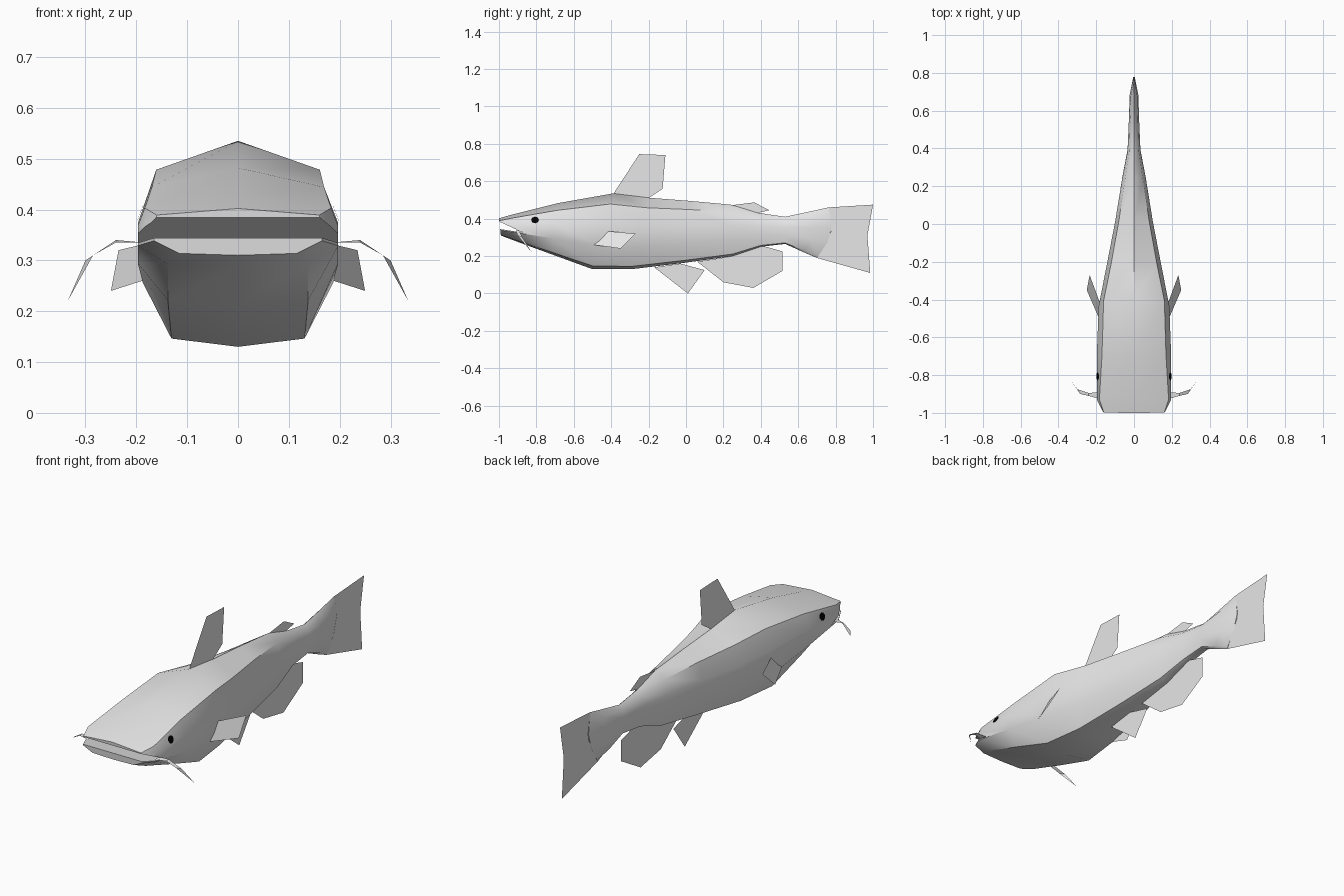
import bpy, bmesh, math
from mathutils import Vector

if "Cube" in bpy.data.objects:
    bpy.data.objects.remove(bpy.data.objects["Cube"])


def material(name, rgb):
    m = bpy.data.materials.new(name)
    m.diffuse_color = (*rgb, 1)
    m.use_nodes = True
    m.node_tree.nodes["Principled BSDF"].inputs["Base Color"].default_value = m.diffuse_color
    return m


GREY = material("pale grey", (0.8, 0.8, 0.8))
BLACK = material("eye black", (0.0, 0.0, 0.0))


def make(name, verts, faces, mat, fix_normals=False):
    me = bpy.data.meshes.new(name)
    me.from_pydata(verts, [], faces)
    if fix_normals:
        bm = bmesh.new()
        bm.from_mesh(me)
        bmesh.ops.recalc_face_normals(bm, faces=bm.faces)
        bm.to_mesh(me)
        bm.free()
    me.materials.append(mat)
    ob = bpy.data.objects.new(name, me)
    bpy.context.collection.objects.link(ob)
    return ob


def activate(ob):
    bpy.ops.object.select_all(action='DESELECT')
    ob.select_set(True)
    bpy.context.view_layer.objects.active = ob


# Body stations: y at top, y at bottom, z bottom, z top, half width, shoulder width, tail bulge
stations = [
    (-1.00, -0.99, 0.310, 0.402, 0.165, 0.97, 0),
    (-0.93, -0.93, 0.287, 0.422, 0.197, 0.93, 0),
    (-0.69, -0.72, 0.210, 0.482, 0.197, 0.86, 0),
    (-0.39, -0.50, 0.130, 0.535, 0.187, 0.86, 0),
    (-0.20, -0.29, 0.130, 0.512, 0.148, 0.82, 0),
    (0.02, 0.00, 0.165, 0.495, 0.100, 0.80, 0),
    (0.24, 0.25, 0.200, 0.475, 0.062, 0.75, 0),
    (0.38, 0.40, 0.250, 0.432, 0.034, 0.75, 0),
    (0.53, 0.53, 0.265, 0.410, 0.028, 0.75, 0),
    (0.67, 0.63, 0.220, 0.440, 0.023, 0.75, 0.03),
    (0.76, 0.70, 0.190, 0.460, 0.004, 0.75, 0.045),
]
verts, faces = [], []
for yt, yb, zb, zt, w, sh, bulge in stations:
    half = [(0, 1), (sh, 0.86), (1, 0.6), (1, 0.31), (0.7, 0.04), (0, 0)]
    ring = half + [(-x, f) for x, f in half[-2:0:-1]]
    for x, f in ring:
        y = yb + (yt - yb) * f + bulge * math.sin(math.pi * f)
        verts.append((x * w, y, zb + (zt - zb) * f))
n = 10
for i in range(len(stations) - 1):
    for j in range(n):
        k = (j + 1) % n
        faces.append((i * n + j, i * n + k, (i + 1) * n + k, (i + 1) * n + j))
faces += [tuple(range(n)), tuple(range(len(verts) - n, len(verts)))]
body = make("body", verts, faces, GREY, True)

# Mouth: wedge cut between the jaws
wedge = [(-1.05, 0.408), (-0.87, 0.325), (-1.05, 0.353)]
cutter = make("mouth_cutter", [(x, y, z) for x in (-0.4, 0.4) for y, z in wedge],
              [(0, 1, 2), (3, 5, 4), (0, 3, 4, 1), (1, 4, 5, 2), (2, 5, 3, 0)], GREY, True)
cutter.hide_render = True
mod = body.modifiers.new("mouth", 'BOOLEAN')
mod.operation = 'DIFFERENCE'
mod.solver = 'EXACT'
mod.object = cutter
activate(body)
bpy.ops.object.modifier_apply(modifier=mod.name)
bpy.data.objects.remove(cutter)
activate(body)
bpy.ops.object.shade_smooth_by_angle(angle=math.radians(38))

# Flat fins on the centre plane, as y, z outlines
fins = {
    "dorsal_fin": [(-0.39, 0.53), (-0.25, 0.745), (-0.11, 0.74), (-0.125, 0.56), (-0.20, 0.51)],
    "rear_dorsal_fin": [(0.23, 0.47), (0.365, 0.487), (0.445, 0.445), (0.38, 0.43)],
    "pelvic_fin": [(-0.17, 0.14), (0.01, 0.0), (0.10, 0.125), (-0.03, 0.16)],
    "anal_fin": [(0.06, 0.17), (0.20, 0.06), (0.36, 0.03), (0.515, 0.12), (0.515, 0.225),
                 (0.41, 0.255), (0.25, 0.20)],
    "tail_fin": [(0.70, 0.19), (0.985, 0.11), (0.97, 0.31), (1.0, 0.475), (0.76, 0.46), (0.775, 0.33)],
}
for name, pts in fins.items():
    make(name, [(0, y, z) for y, z in pts], [tuple(range(len(pts)))], GREY)

# Paired parts: pectoral fins, barbels and eyes
pectoral = [(0.172, -0.53, 0.265), (0.172, -0.44, 0.335), (0.235, -0.27, 0.32), (0.25, -0.35, 0.24)]
barbel = [(0.185, -0.89, 0.335), (0.24, -0.895, 0.34), (0.30, -0.875, 0.30), (0.335, -0.825, 0.22),
          (0.285, -0.90, 0.31), (0.24, -0.91, 0.335), (0.185, -0.925, 0.335)]
for side, s in (("right", 1), ("left", -1)):
    make(side + "_pectoral_fin", [(s * x, y, z) for x, y, z in pectoral], [(0, 1, 2, 3)], GREY)
    make(side + "_barbel", [(s * x, y, z) for x, y, z in barbel],
         [(0, 1, 5, 6), (1, 2, 4, 5), (2, 3, 4)], GREY)
    # Eye disc laid on the cheek surface
    disc = []
    for k in range(8):
        a = math.tau * k / 8
        y, z = -0.807 + 0.021 * math.cos(a), 0.393 + 0.018 * math.sin(a)
        hit, loc, nor, _ = body.ray_cast(Vector((s * 0.5, y, z)), Vector((-s, 0, 0)))
        disc.append((loc.x + s * 0.004, y, z))
    ring = tuple(range(8)) if s > 0 else tuple(range(7, -1, -1))
    make(side + "_eye", disc, [ring], BLACK)
